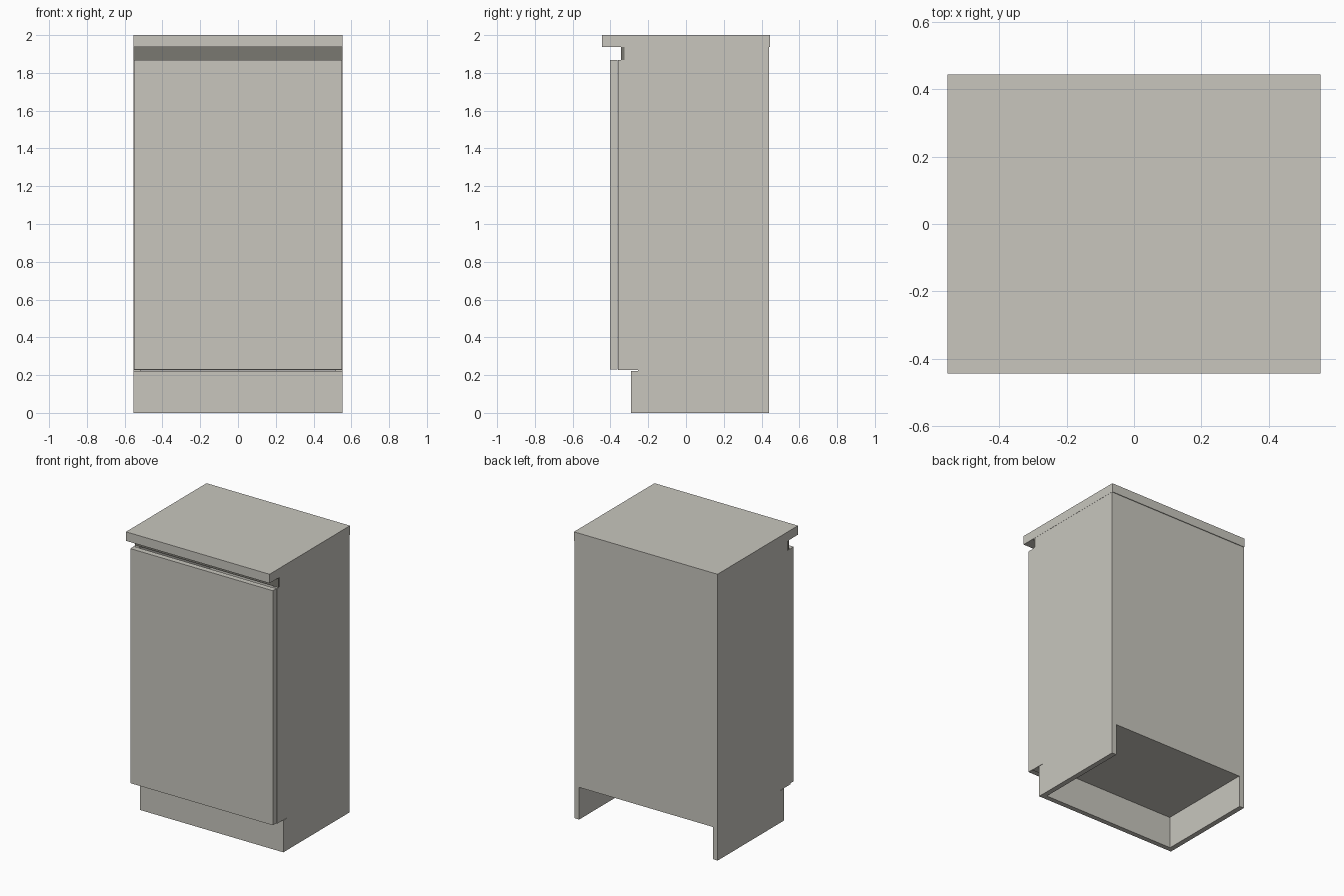
import bpy
import bmesh

cube = bpy.data.objects.get("Cube")
if cube:
    bpy.data.objects.remove(cube, do_unlink=True)


def material(name, colour):
    mat = bpy.data.materials.new(name)
    mat.use_nodes = True
    mat.diffuse_color = colour
    mat.node_tree.nodes["Principled BSDF"].inputs["Base Color"].default_value = colour
    return mat


BOARD = material("warm grey board", (0.58, 0.565, 0.515, 1))
CHANNEL = material("dark grey channel", (0.195, 0.19, 0.165, 1))


def extrude(name, profile, x0, x1, mat=BOARD):
    """Extrude a (y, z) outline along x."""
    bm = bmesh.new()
    face = bm.faces.new([bm.verts.new((x0, y, z)) for y, z in profile])
    result = bmesh.ops.extrude_face_region(bm, geom=[face])
    moved = [v for v in result["geom"] if isinstance(v, bmesh.types.BMVert)]
    bmesh.ops.translate(bm, verts=moved, vec=(x1 - x0, 0, 0))
    bmesh.ops.recalc_face_normals(bm, faces=bm.faces)
    mesh = bpy.data.meshes.new(name)
    bm.to_mesh(mesh)
    bm.free()
    mesh.materials.append(mat)
    obj = bpy.data.objects.new(name, mesh)
    bpy.context.collection.objects.link(obj)
    return obj


def board(name, half_width, y0, y1, z0, z1, mat=BOARD):
    outline = [(y0, z0), (y1, z0), (y1, z1), (y0, z1)]
    return extrude(name, outline, -half_width, half_width, mat)


HALF = 0.553           # half the cabinet width
INNER = HALF - 0.036   # inside face of the side panels
FRONT, BACK = -0.36, 0.44
KICK_Z, DOOR_TOP, CARCASS_TOP = 0.226, 1.868, 1.937

# Side panels, notched for the plinth and the handle channel
side = [(-0.255, 0), (BACK, 0), (BACK, CARCASS_TOP), (-0.325, CARCASS_TOP),
        (-0.325, DOOR_TOP), (FRONT, DOOR_TOP), (FRONT, KICK_Z), (-0.255, KICK_Z)]
extrude("left_side_panel", side, INNER, HALF)
extrude("right_side_panel", side, -HALF, -INNER)

# Carcass boards
board("bottom_panel", INNER, FRONT, BACK - 0.012, KICK_Z, KICK_Z + 0.036)
board("back_panel", INNER, BACK - 0.012, BACK - 0.001, KICK_Z - 0.002, CARCASS_TOP)
board("plinth", HALF, -0.29, -0.255, 0, KICK_Z - 0.003)

# Door, handle channel and worktop
board("door", HALF - 0.003, -0.402, FRONT - 0.003, 0.231, DOOR_TOP)
board("handle_channel", HALF, -0.344, -0.325, DOOR_TOP, CARCASS_TOP, CHANNEL)
board("worktop", HALF + 0.001, -0.444, 0.444, CARCASS_TOP, 2)
